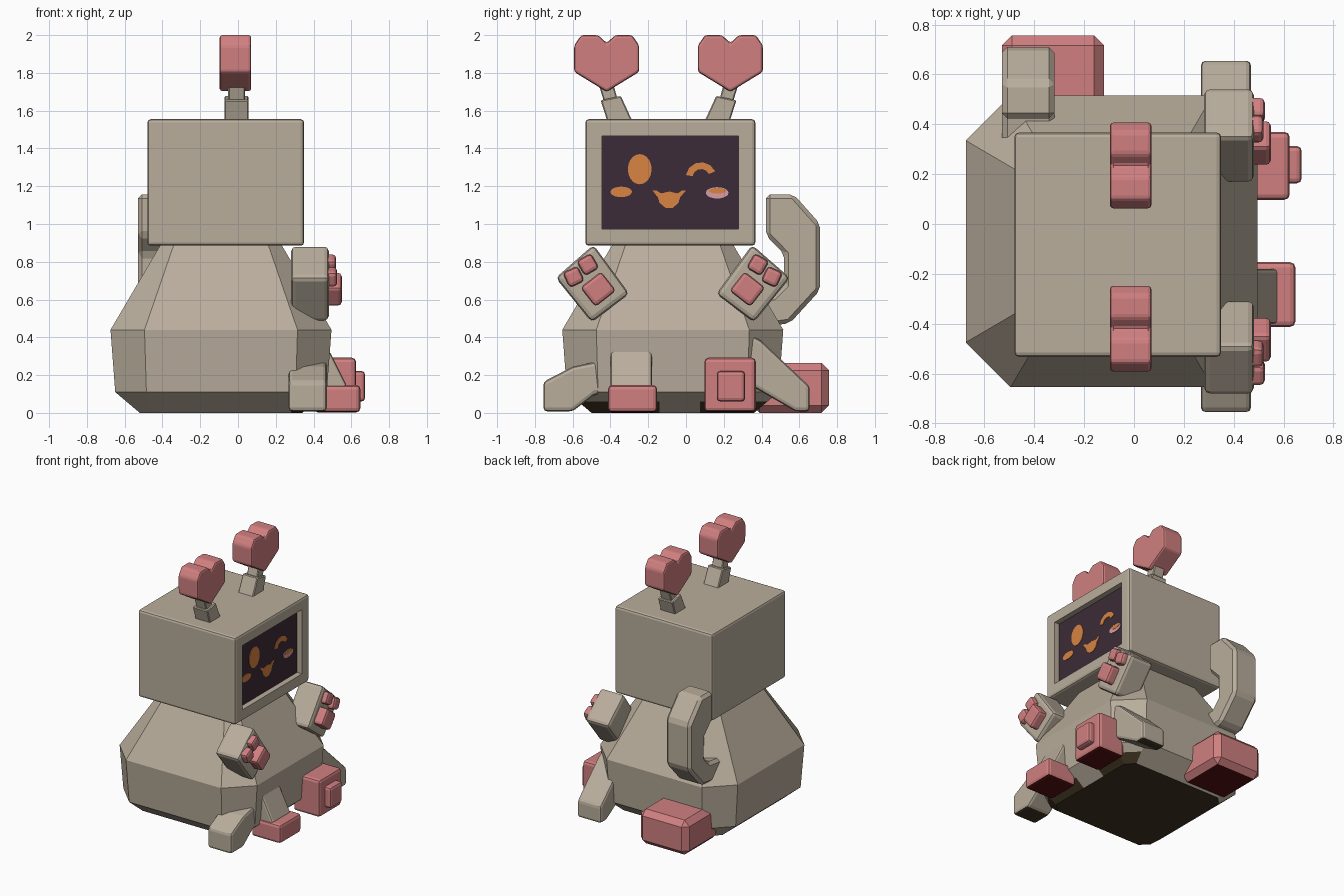
import bpy, bmesh, math

if "Cube" in bpy.data.objects:
    bpy.data.objects.remove(bpy.data.objects["Cube"])


def material(name, rgb):
    m = bpy.data.materials.new(name)
    m.diffuse_color = (*rgb, 1)
    m.use_nodes = True
    m.node_tree.nodes["Principled BSDF"].inputs["Base Color"].default_value = m.diffuse_color
    return m


BEIGE = material("warm_grey", (0.485, 0.420, 0.332))
PINK = material("dusty_pink", (0.635, 0.213, 0.217))
BLUSH = material("pale_pink", (0.70, 0.34, 0.38))
DARK = material("dark_plum", (0.045, 0.024, 0.038))
ORANGE = material("orange", (0.69, 0.23, 0.054))
BROWN = material("dark_brown_underside", (0.050, 0.036, 0.016))
MAROON = material("maroon_underside", (0.090, 0.005, 0.005))
UNDERSIDE = {BEIGE.name: BROWN, PINK.name: MAROON}


def finish(name, bm, mats, bevel=0.0, segments=2):
    bmesh.ops.recalc_face_normals(bm, faces=bm.faces[:])
    bm.normal_update()
    # Soles resting on the ground have their own dark colour
    soles = [f for f in bm.faces if f.normal.z < -0.9 and f.calc_center_median().z < 0.02]
    if soles:
        mats = mats + [UNDERSIDE[mats[0].name]]
        for f in soles:
            f.material_index = len(mats) - 1
    me = bpy.data.meshes.new(name)
    bm.to_mesh(me)
    bm.free()
    ob = bpy.data.objects.new(name, me)
    bpy.context.collection.objects.link(ob)
    for m in mats:
        me.materials.append(m)
    if bevel:
        mod = ob.modifiers.new("bevel", 'BEVEL')
        mod.width, mod.segments = bevel, segments
        mod.limit_method, mod.angle_limit = 'ANGLE', math.radians(25)
    return ob


def loft(bm, rings):
    vs = [[bm.verts.new(p) for p in r] for r in rings]
    n = len(vs[0])
    for a, b in zip(vs, vs[1:]):
        for i in range(n):
            bm.faces.new((a[i], a[(i + 1) % n], b[(i + 1) % n], b[i]))
    bm.faces.new(vs[0])
    bm.faces.new(vs[-1])


def prism(name, pts, lo, hi, mat, bevel=0.0, axis='X', segments=2):
    """Extrude a (y,z) profile along x, or an (x,z) profile along y."""
    bm = bmesh.new()
    if axis == 'X':
        rings = [[(d, a, b) for a, b in pts] for d in (lo, hi)]
    else:
        rings = [[(a, d, b) for a, b in pts] for d in (lo, hi)]
    loft(bm, rings)
    return finish(name, bm, [mat], bevel, segments)


def box(name, x, y, z, mat, bevel, segments=2):
    pts = [(y[0], z[0]), (y[1], z[0]), (y[1], z[1]), (y[0], z[1])]
    return prism(name, pts, x[0], x[1], mat, bevel, 'X', segments)


def mirror(pts, c):
    return [(2 * c - y, z) for y, z in pts]


def ellipse(cy, cz, ry, rz, n=20):
    return [(cy + ry * math.cos(2 * math.pi * i / n), cz + rz * math.sin(2 * math.pi * i / n)) for i in range(n)]


def tilted(cy, cz, w, h, deg):
    c, s = math.cos(math.radians(deg)), math.sin(math.radians(deg))
    return [(cy + u * w / 2 * c - v * h / 2 * s, cz + u * w / 2 * s + v * h / 2 * c)
            for u, v in ((-1, -1), (1, -1), (1, 1), (-1, 1))]


# Body: stacked chamfered squares (height, half width, corner cut)
bm = bmesh.new()
rings = []
for z, h, c in ((0, 0.43, 0.06), (0.11, 0.56, 0.165), (0.44, 0.585, 0.18), (0.89, 0.32, 0.07)):
    k = h - c
    rings.append([(-0.09 + x, -0.07 + y, z) for x, y in
                  ((h, -k), (h, k), (k, h), (-k, h), (-h, k), (-h, -k), (-k, -h), (k, -h))])
loft(bm, rings)
# Dark patches on the lower front slope, around the feet
for co, no in (((0, -0.14, 0), (0, 1, 0)), ((0, 0.075, 0), (0, 1, 0)), ((0, 0, 0.06), (0, 0, 1))):
    slope = [f for f in bm.faces if f.calc_center_median().x > 0.2 and f.calc_center_median().z < 0.11]
    geom = {g for f in slope for g in [f, *f.edges, *f.verts]}
    bmesh.ops.bisect_plane(bm, geom=list(geom), plane_co=co, plane_no=no)
for f in bm.faces:
    p = f.calc_center_median()
    if p.x > 0.2 and p.z < 0.055 and not -0.14 < p.y < 0.075:
        f.material_index = 1
finish("body", bm, [BEIGE, BROWN])

# Head: rounded box with a recessed screen on the +x side
bm = bmesh.new()
x0, x1 = -0.48, 0.35
loft(bm, [[(x, -0.533, 0.885), (x, 0.367, 0.885), (x, 0.367, 1.555), (x, -0.533, 1.555)] for x in (x0, x1)])
bmesh.ops.recalc_face_normals(bm, faces=bm.faces[:])
bmesh.ops.bevel(bm, geom=bm.edges[:], offset=0.018, segments=2, profile=0.5, affect='EDGES')
front = max(bm.faces, key=lambda f: f.calc_center_median().x)
bmesh.ops.inset_region(bm, faces=[front], thickness=0.07, use_even_offset=True)
screen = bmesh.ops.extrude_discrete_faces(bm, faces=[front])['faces'][0]
bmesh.ops.translate(bm, verts=screen.verts[:], vec=(-0.042, 0, 0))
screen.material_index = 1
finish("head", bm, [BEIGE, DARK])

# Face: thin plates on the screen
S0, S1 = 0.306, 0.312
prism("open_eye", ellipse(-0.245, 1.29, 0.063, 0.08), S0, S1, ORANGE)
prism("cheek_left", ellipse(-0.343, 1.17, 0.057, 0.028), S0, S1, ORANGE)
prism("cheek_right", ellipse(0.165, 1.165, 0.06, 0.03), S0, S1, BLUSH)
prism("cheek_right_spot", ellipse(0.167, 1.176, 0.046, 0.015), S1 - 0.001, S1 + 0.002, ORANGE)
wink = [(0.08 + r * math.cos(math.radians(a)), 1.245 + r * math.sin(math.radians(a)))
        for r, angles in ((0.082, range(25, 171, 29)), (0.046, range(170, 24, -29))) for a in angles]
prism("winking_eye", wink, S0, S1, ORANGE)
mouth = [(-0.178, 1.178), (-0.148, 1.14), (-0.14, 1.112), (-0.108, 1.085), (-0.07, 1.085), (-0.04, 1.112),
         (-0.032, 1.14), (0.0, 1.178), (-0.02, 1.178), (-0.045, 1.162), (-0.088, 1.172), (-0.132, 1.162),
         (-0.158, 1.178)]
prism("mouth", mouth, S0, S1, ORANGE)

# Antennas with hearts, mirrored about the head centre
C = -0.0925
heart = [(0.063, 1.945), (0.100, 2.0), (0.19, 2.0), (0.235, 1.958), (0.28, 2.0), (0.370, 2.0),
         (0.407, 1.945), (0.407, 1.805), (0.235, 1.70), (0.063, 1.805)]
base = [(0.092, 1.53), (0.227, 1.53), (0.267, 1.655), (0.16, 1.678)]
stem = [(0.175, 1.65), (0.25, 1.65), (0.29, 1.78), (0.21, 1.78)]
for side, f in (("right", lambda p: p), ("left", lambda p: mirror(p, C))):
    prism("antenna_base_" + side, f(base), -0.072, 0.055, BEIGE, 0.006, segments=1)
    prism("antenna_stem_" + side, f(stem), -0.052, 0.038, BEIGE, 0.006, segments=1)
    prism("antenna_heart_" + side, f(heart), -0.097, 0.07, PINK, 0.014)

# Raised paws with pads, mirrored about the body centre
C = -0.07
paw = [(-0.69, 0.715), (-0.49, 0.89), (-0.30, 0.63), (-0.50, 0.48)]
pads = [("palm", tilted(-0.465, 0.655, 0.14, 0.13, 38), 0.55),
        ("toe_a", tilted(-0.595, 0.72, 0.088, 0.088, 25), 0.525),
        ("toe_b", tilted(-0.52, 0.785, 0.088, 0.09, 30), 0.52)]
for side, f in (("left", lambda p: p), ("right", lambda p: mirror(p, C))):
    prism("paw_" + side, f(paw), 0.28, 0.482, BEIGE, 0.025)
    for n, p, top in pads:
        prism(f"paw_{n}_pad_{side}", f(p), 0.44, top, PINK, 0.02)

# Tail: bent bar rising behind the body
tail = [(0.423, 1.157), (0.57, 1.157), (0.71, 1.0), (0.71, 0.65), (0.55, 0.475), (0.30, 0.44),
        (0.30, 0.60), (0.46, 0.62), (0.52, 0.68), (0.52, 0.84), (0.423, 0.94)]
prism("tail", tail, -0.53, -0.32, BEIGE, 0.022, segments=1)

# Side legs
leg_l = [(-0.755, 0.165), (-0.60, 0.245), (-0.48, 0.27), (-0.36, 0.27), (-0.36, 0.10), (-0.48, 0.10),
         (-0.60, 0.008), (-0.755, 0.008)]
leg_r = [(0.30, 0.44), (0.40, 0.38), (0.655, 0.14), (0.655, 0.008), (0.58, 0.008), (0.30, 0.17)]
prism("side_leg_left", leg_l, 0.268, 0.47, BEIGE, 0.02)
prism("side_leg_right", leg_r, 0.268, 0.47, BEIGE, 0.02)

# Front leg and its flat foot
prism("front_leg", [(0.35, 0.345), (0.475, 0.345), (0.578, 0.14), (0.578, 0.08), (0.35, 0.08)],
      -0.40, -0.18, BEIGE, 0.015, 'Y')
box("front_foot", (0.40, 0.648), (-0.413, -0.153), (0.003, 0.147), PINK, 0.022)

# Upturned foot with sole pad
box("upturned_foot", (0.40, 0.625), (0.097, 0.37), (0.005, 0.292), PINK, 0.022)
box("sole_pad", (0.58, 0.673), (0.163, 0.313), (0.06, 0.222), PINK, 0.02)

# Rear pink block under the tail
box("rear_foot", (-0.53, -0.12), (0.35, 0.757), (0.0, 0.265), PINK, 0.04, 1)
